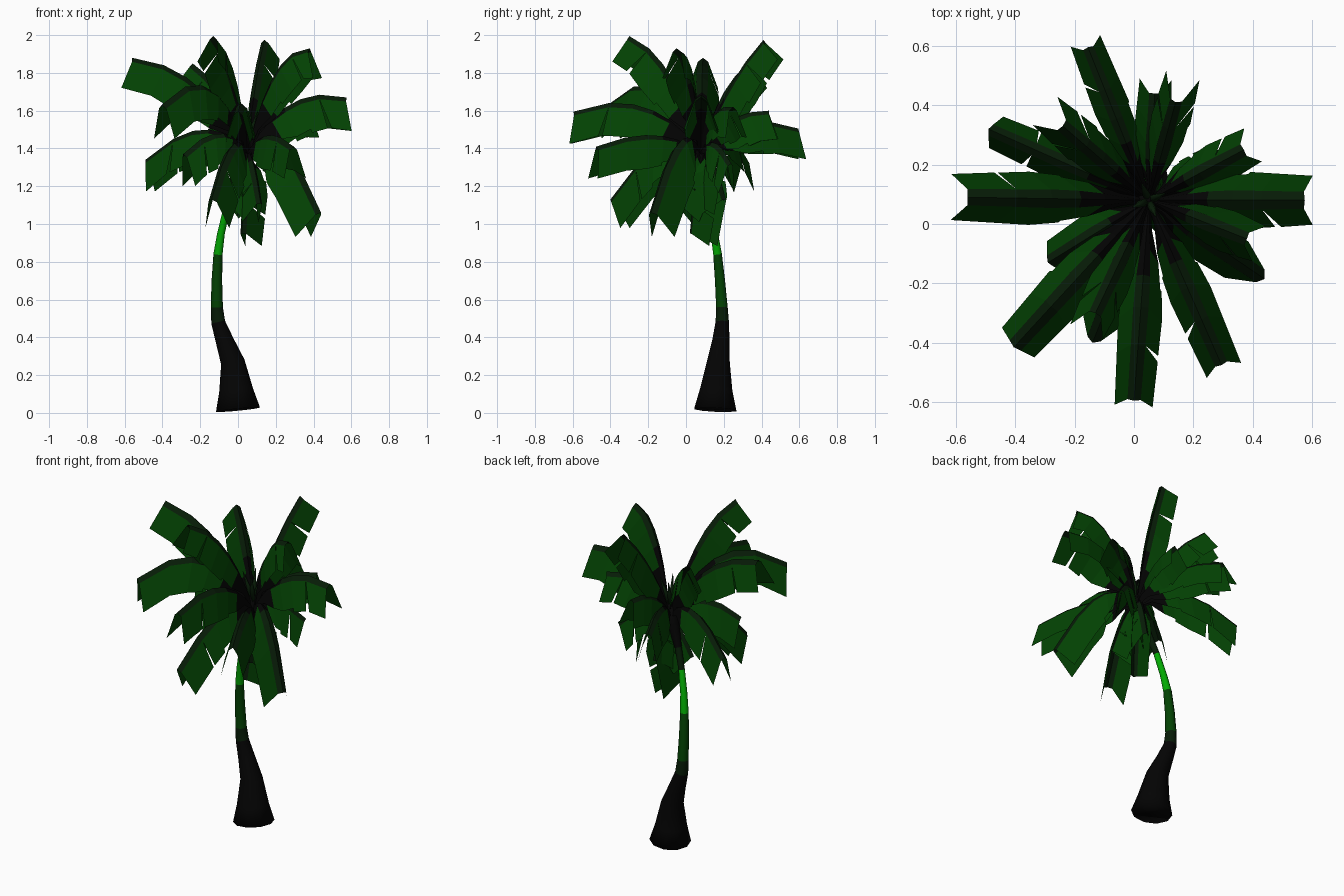
import bpy, bmesh, math, random
from mathutils import Vector

random.seed(7)
cube = bpy.data.objects.get("Cube")
if cube:
    bpy.data.objects.remove(cube)


def material(name, rgb):
    m = bpy.data.materials.new(name)
    m.use_nodes = True
    m.diffuse_color = (*rgb, 1)
    m.node_tree.nodes["Principled BSDF"].inputs["Base Color"].default_value = (*rgb, 1)
    return m


BARK, DEEP, LEAF, BRIGHT = range(4)
MATERIALS = [
    material("black_bark", (.001, .001, .001)),
    material("deep_green", (.002, .011, .002)),
    material("leaf_green", (.001, .055, .001)),
    material("bright_green", (.001, .4, .001)),
]


def finish(name, bm, smooth=False):
    mesh = bpy.data.meshes.new(name)
    bm.to_mesh(mesh)
    bm.free()
    for m in MATERIALS:
        mesh.materials.append(m)
    obj = bpy.data.objects.new(name, mesh)
    bpy.context.collection.objects.link(obj)
    for p in mesh.polygons:
        p.use_smooth = smooth
    return obj


def tube(name, path, color_rule, sides=10):
    """Tapered tube through (x, y, z, radius) stations."""
    bm = bmesh.new()
    pts = [Vector(p[:3]) for p in path]
    rings = []
    for i, p in enumerate(path):
        t = (pts[min(i + 1, len(pts) - 1)] - pts[max(i - 1, 0)]).normalized()
        u = Vector((0, 1, 0)).cross(t).normalized()
        v = t.cross(u)
        rings.append([bm.verts.new(pts[i] + p[3] * (u * math.cos(a) + v * math.sin(a)))
                      for a in (k * math.tau / sides for k in range(sides))])
    for i in range(len(rings) - 1):
        for k in range(sides):
            j = (k + 1) % sides
            f = bm.faces.new((rings[i][k], rings[i][j], rings[i + 1][j], rings[i + 1][k]))
            f.material_index = color_rule(f.calc_center_median().z)
    bm.faces.new(rings[0][::-1])
    bm.faces.new(rings[-1])
    return finish(name, bm, True)


# Curved trunk, flared at the foot
def trunk_color(z):
    if z < .48 or z > 1.22:
        return BARK
    if z < .56 or z > 1.1:
        return DEEP
    return LEAF if z < .84 else BRIGHT


tube("trunk", [
    (0, .155, .017, .117), (-.01, .16, .12, .09), (-.028, .172, .27, .063),
    (-.07, .185, .38, .048), (-.105, .192, .48, .037), (-.112, .19, .56, .032),
    (-.112, .18, .7, .028), (-.106, .167, .84, .024), (-.09, .15, .95, .02),
    (-.06, .128, 1.08, .018), (-.02, .105, 1.2, .02), (.03, .085, 1.33, .035),
    (.05, .08, 1.47, .02),
], trunk_color)

CROWN = Vector((.05, .08, 1.38))
UP = Vector((0, 0, 1))
STATIONS = (0, .14, .28, .42, .58, .76, 1)
SPREAD = (.1, .27, .72, 1, 1.12, 1.06, .97)


def frond(name, tip, mid_z, width):
    """Arched leaf folded along its rib, with torn blades and a notched tip."""
    tip = Vector(tip)
    mid = CROWN.lerp(tip, .45)
    mid.z = mid_z
    ctrl = 2 * mid - .5 * (CROWN + tip)
    bm = bmesh.new()

    def section(i, side):
        t = STATIONS[i]
        p = CROWN * (1 - t) ** 2 + ctrl * 2 * t * (1 - t) + tip * t * t
        d = ((ctrl - CROWN) * (1 - t) + (tip - ctrl) * t).normalized()
        s = d.cross(UP).normalized()
        # Blades hang towards the ground, less so where the rib itself hangs
        n = s.cross(d).lerp(UP, .5 * min(1, 2 + 2 * d.z)).normalized()
        w, h = width * SPREAD[i], (.12 + width * .6) * SPREAD[i]
        shoulder = p + s * side * w * .35 - n * h * .13
        edge = p + s * side * w - n * h + d * .05 * t
        return p, shoulder, edge, d

    for side in (-1, 1):
        step = random.choice((3, 4))
        gap = random.choice((0, .012, .02))
        for i in range(len(STATIONS) - 1):
            p0, s0, e0, d0 = section(i, side)
            p1, s1, e1, d1 = section(i + 1, side)
            if i == 5:
                e0 = e0 + d0 * gap
            if i + 1 == step:
                e1 = e1.lerp(s1, .12)
            for quad, mat in (((p0, p1, s1, s0), BARK if i < 3 else DEEP),
                              ((s0, s1, e1, e0), BARK if i < 2 else LEAF)):
                f = bm.faces.new([bm.verts.new(c) for c in quad[::side]])
                f.material_index = mat
    bmesh.ops.remove_doubles(bm, verts=bm.verts[:], dist=.0005)
    return finish(name, bm)


# Crown of fronds: tip position, height at mid length, half width
FRONDS = [
    ((.575, .08, 1.67), 1.64, .085), ((-.56, .09, 1.88), 1.74, .08),
    ((0, -.595, 1.595), 1.62, .066), ((-.155, .595, 1.505), 1.53, .055),
    ((-.405, -.415, 1.63), 1.72, .076), ((.295, -.475, 1.41), 1.47, .065),
    ((.44, -.185, 1.06), 1.43, .075), ((.37, .25, 1.62), 1.58, .065),
    ((.14, .41, 1.975), 1.72, .06), ((.38, -.05, 1.93), 1.8, .065),
    ((-.13, -.3, 1.995), 1.8, .062), ((-.49, .32, 1.34), 1.5, .06),
    ((-.24, .33, 1.85), 1.68, .065), ((-.14, -.4, 1.13), 1.41, .07),
    ((.02, .02, .95), 1.24, .05), ((.08, .21, 1.13), 1.36, .055),
    ((-.29, -.13, 1.37), 1.48, .065), ((.07, .44, 1.6), 1.55, .055),
    ((.12, -.06, 1.11), 1.32, .05), ((-.09, .05, 1.14), 1.3, .045),
    ((.3, .24, 1.32), 1.43, .05),
]
for number, row in enumerate(FRONDS, 1):
    frond(f"frond_{number}", *row)

# Young rolled shoots at the heart of the crown
for k in range(4):
    a = k * math.tau / 4 + .4
    dx, dy = math.cos(a), math.sin(a)
    tube(f"shoot_{k + 1}", [
        (CROWN.x, CROWN.y, 1.4, .012),
        (CROWN.x + .025 * dx, CROWN.y + .025 * dy, 1.5, .014),
        (CROWN.x + .06 * dx, CROWN.y + .06 * dy, 1.6, .002),
    ], lambda z: DEEP, 5)
